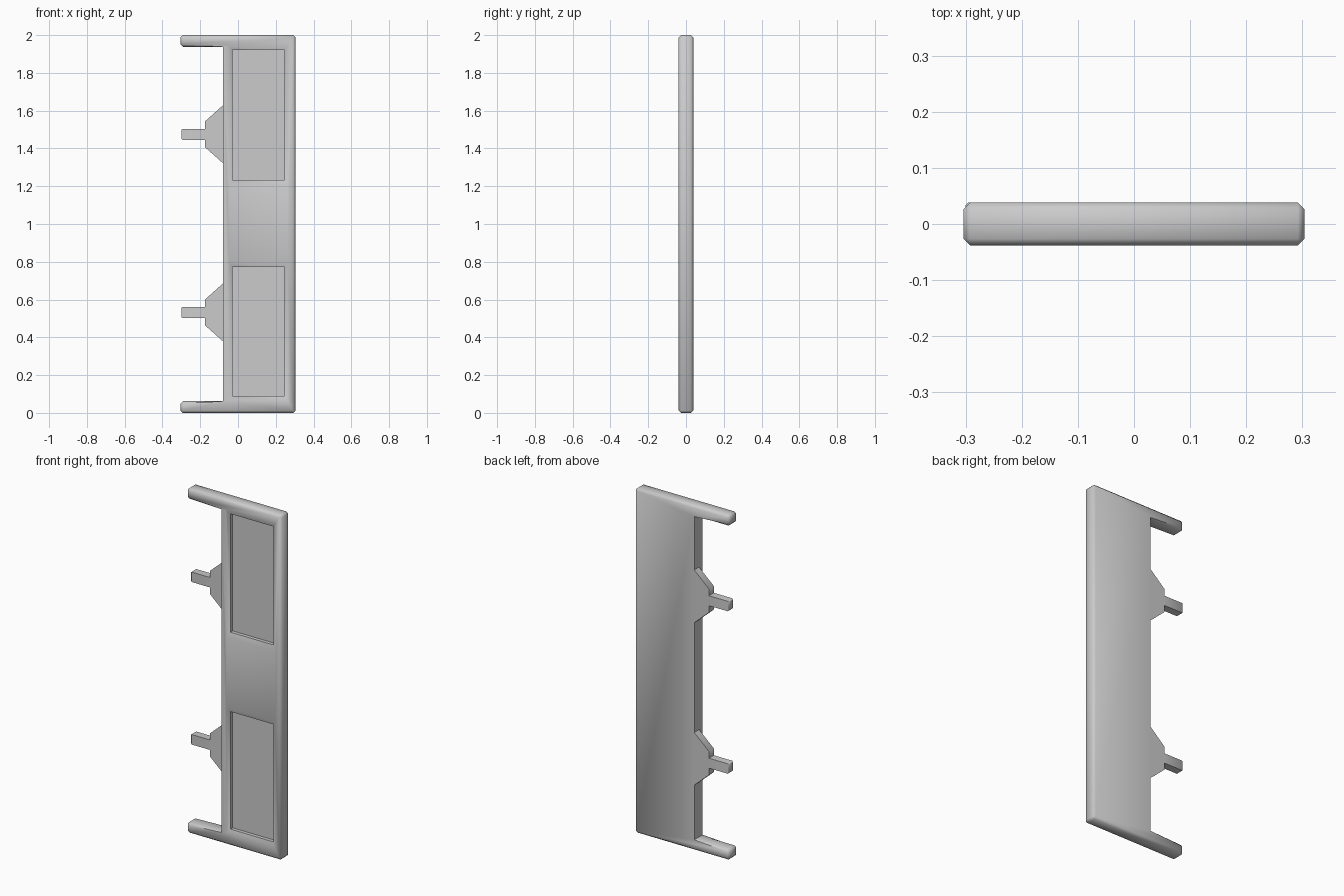
import bpy, bmesh

if "Cube" in bpy.data.objects:
    bpy.data.objects.remove(bpy.data.objects["Cube"])

Y0, Y1 = -0.0385, 0.0385      # front and back of the frame
LEFT = -0.08                  # inner side of the frame


def finish(bm, name):
    bmesh.ops.recalc_face_normals(bm, faces=bm.faces)
    me = bpy.data.meshes.new(name)
    bm.to_mesh(me)
    bm.free()
    ob = bpy.data.objects.new(name, me)
    bpy.context.collection.objects.link(ob)
    return ob


def loft(rings):
    """Closed solid through a list of matching rings."""
    bm = bmesh.new()
    loops = [[bm.verts.new(p) for p in r] for r in rings]
    n = len(loops[0])
    for a, b in zip(loops, loops[1:]):
        for i in range(n):
            bm.faces.new((a[i], a[(i + 1) % n], b[(i + 1) % n], b[i]))
    bm.faces.new(loops[0])
    bm.faces.new(loops[-1])
    bmesh.ops.recalc_face_normals(bm, faces=bm.faces)
    return bm


def prism(profile, y0, y1):
    return loft([[(x, y, z) for x, z in profile] for y in (y0, y1)])


def shade(ob):
    bpy.ops.object.select_all(action='DESELECT')
    ob.select_set(True)
    bpy.context.view_layer.objects.active = ob
    bpy.ops.object.shade_smooth_by_angle(angle=0.87)


# Main frame: upright with an arm at the top and bottom
half = [(LEFT, 0.062), (-0.304, 0.062), (-0.304, 0), (0.304, 0)]
bm = prism(half + [(x, 2 - z) for x, z in reversed(half)], Y0, Y1)
edges = []
for e in bm.edges:
    a, b = e.verts
    if all(abs(v.co.x - LEFT) > 1e-4 for v in (a, b)):
        edges.append(e)
    elif abs(a.co.x - b.co.x) > 1e-4:
        edges.append(e)
bmesh.ops.bevel(bm, geom=edges, offset=0.012, segments=1, affect='EDGES', clamp_overlap=True)
frame = finish(bm, "frame")

# Two recessed panels with sloped rims
for label, z0, z1 in (("lower", 0.09, 0.772), ("upper", 1.233, 1.92)):
    def ring(y, gx, gz):
        return [(-0.03 - gx, y, z0 - gz), (0.246 + gx, y, z0 - gz),
                (0.246 + gx, y, z1 + gz), (-0.03 - gx, y, z1 + gz)]
    cutter = finish(loft([ring(Y0 - 0.012, 0.034, 0.05), ring(Y0 + 0.012, 0, 0),
                          ring(-0.006, 0, 0)]), label + "_recess_cutter")
    cutter.hide_render = True
    cutter.hide_viewport = False
    mod = frame.modifiers.new(label + "_recess", 'BOOLEAN')
    mod.operation = 'DIFFERENCE'
    mod.solver = 'EXACT'
    mod.object = cutter
    bpy.context.view_layer.objects.active = frame
    frame.select_set(True)
    bpy.ops.object.modifier_apply(modifier=mod.name)
    bpy.data.objects.remove(cutter, do_unlink=True)
shade(frame)

# Two tapered side lugs, flush with the back
for label, zc in (("lower", 0.532), ("upper", 1.475)):
    side = [(LEFT + 0.01, 0.163), (LEFT, 0.153), (-0.175, 0.068), (-0.175, 0.029), (-0.3, 0.029)]
    bm = prism([(x, zc + d) for x, d in side] + [(x, zc - d) for x, d in reversed(side)],
               -0.006, Y1)
    # Soften the peg tip and its long edges
    tip = [e for e in bm.edges if all(v.co.x < -0.29 for v in e.verts)]
    bmesh.ops.bevel(bm, geom=tip, offset=0.005, segments=1, affect='EDGES')
    shade(finish(bm, label + "_lug"))
